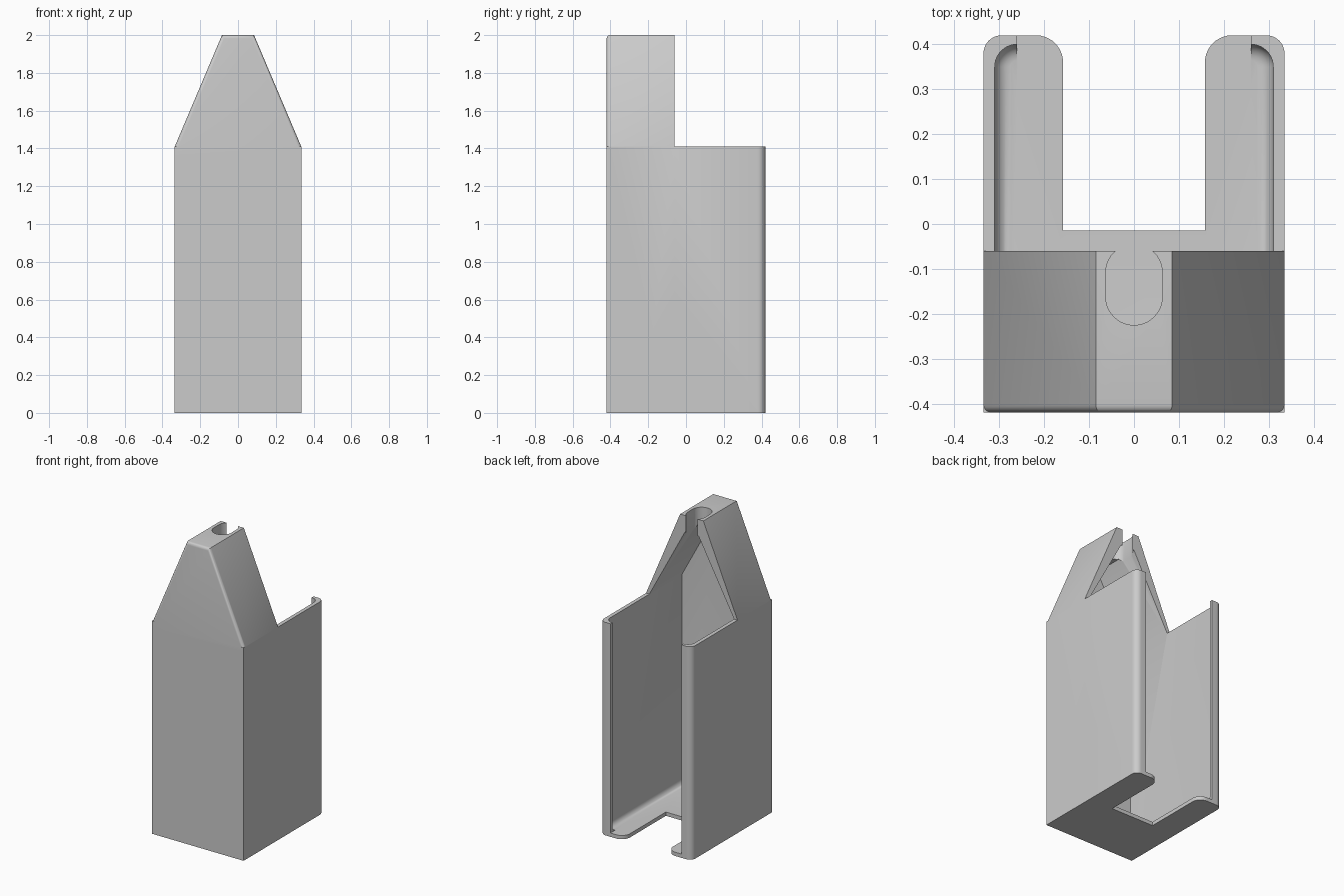
import bpy, bmesh, math
from mathutils import Vector

old = bpy.data.objects.get("Cube")
if old:
    bpy.data.objects.remove(old, do_unlink=True)

grey = bpy.data.materials.new("plain grey")
grey.use_nodes = True
color = (0.6, 0.6, 0.6, 1)
grey.diffuse_color = color
grey.node_tree.nodes["Principled BSDF"].inputs["Base Color"].default_value = color


def arc(cx, cy, r, a0, a1, n=10):
    """Points along an arc, angles in degrees."""
    return [(cx + r * math.cos(math.radians(a0 + (a1 - a0) * i / n)),
             cy + r * math.sin(math.radians(a0 + (a1 - a0) * i / n))) for i in range(n + 1)]


def mirrored(half):
    """Closes a right-hand half outline with its mirror image."""
    return half + [(-x, y) for x, y in reversed(half)]


def prism(name, outline, lo, hi, axis="Z", bevel=None, width=0.0):
    """Extrudes an outline along an axis; bevel picks edges to round."""
    bm = bmesh.new()
    put = (lambda a, b, d: (a, b, d)) if axis == "Z" else (lambda a, b, d: (a, d, b))
    face = bm.faces.new([bm.verts.new(put(a, b, lo)) for a, b in outline])
    new = bmesh.ops.extrude_face_region(bm, geom=[face])["geom"]
    shift = Vector(put(0, 0, hi - lo))
    bmesh.ops.translate(bm, verts=[g for g in new if isinstance(g, bmesh.types.BMVert)], vec=shift)
    bmesh.ops.recalc_face_normals(bm, faces=bm.faces)
    if bevel:
        edges = [e for e in bm.edges if all(bevel(v.co) for v in e.verts)]
        bmesh.ops.bevel(bm, geom=edges, offset=width, segments=5, profile=0.5, affect="EDGES")
    mesh = bpy.data.meshes.new(name)
    bm.to_mesh(mesh)
    bm.free()
    obj = bpy.data.objects.new(name, mesh)
    bpy.context.collection.objects.link(obj)
    return obj


def combine(target, tool, operation):
    """Applies a boolean and discards the tool."""
    mod = target.modifiers.new("boolean", "BOOLEAN")
    mod.operation, mod.object, mod.solver = operation, tool, "EXACT"
    graph = bpy.context.evaluated_depsgraph_get()
    result = bpy.data.meshes.new_from_object(target.evaluated_get(graph))
    target.modifiers.clear()
    target.data = result
    bpy.data.objects.remove(tool, do_unlink=True)


W, D, SHOULDER = 0.335, 0.42, 1.41

# Tall box with rounded back corners
holder = prism("holder_body", mirrored([(W, -D)] + arc(W - 0.04, D - 0.04, 0.04, 0, 90)), 0, SHOULDER)

# Tapered hood along the front, rounded on its front rim
hood = prism("hood", mirrored([(W, 0), (W, SHOULDER), (0.085, 2)]), -D, -0.06, "Y",
             lambda co: co.y < -0.4 and co.z > 1, 0.018)
combine(holder, hood, "UNION")

# Hollow inside: rounded column with filleted floor, capped by a tapered roof
cavity = prism("cavity", mirrored([(0.31, -0.4)] + arc(0.26, 0.35, 0.05, 0, 90)), 0.025, 2.2, "Z",
               lambda co: co.z < 0.1, 0.035)
roof = prism("roof", mirrored([(0.45, -1), (0.45, 1.152), (0.05, 1.89)]), -1, 1, "Y")
combine(cavity, roof, "INTERSECT")
combine(holder, cavity, "DIFFERENCE")

# Open back between the two lips
opening = prism("opening", mirrored([(0.26, 0.3), (0.26, 0.6)]), 0.025, 1.6)
combine(holder, opening, "DIFFERENCE")

# Floor notch with rounded outer corners
notch = prism("notch", mirrored([(0.158, -0.015)] + arc(0.218, 0.36, 0.06, 180, 91) + [(0.218, 0.6)]), -0.2, 0.2)
combine(holder, notch, "DIFFERENCE")

# Keyhole slot through the top of the hood
slot = prism("slot", mirrored(arc(0, -0.162, 0.063, -89, 0) + arc(0, -0.108, 0.063, 0, 89)), 1.7, 2.3)
combine(holder, slot, "DIFFERENCE")

# Finish
holder.data.materials.clear()
holder.data.materials.append(grey)
for poly in holder.data.polygons:
    poly.material_index = 0
bpy.ops.object.select_all(action="DESELECT")
holder.select_set(True)
bpy.context.view_layer.objects.active = holder
bpy.ops.object.shade_smooth_by_angle(angle=math.radians(30))
